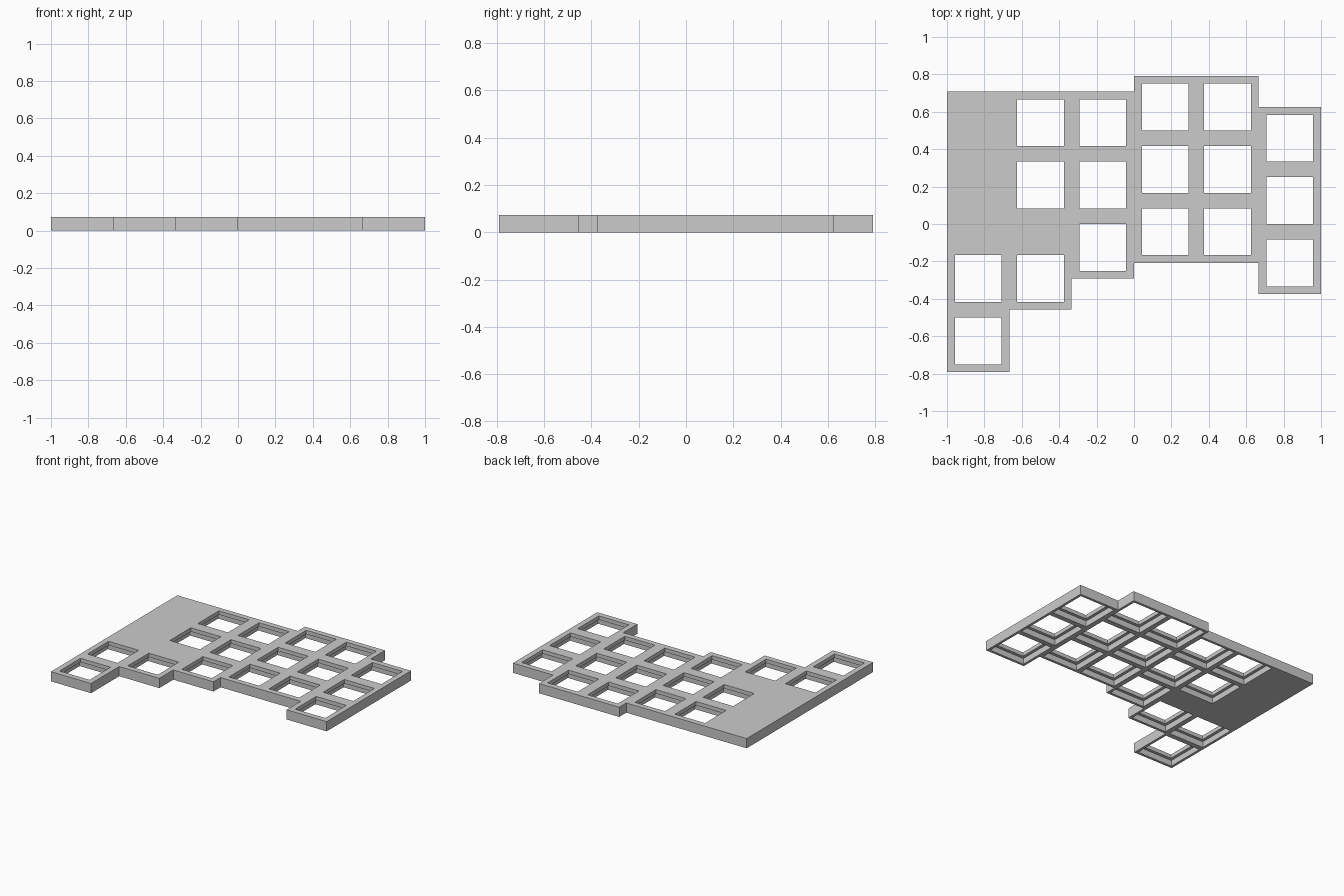
import bpy, bmesh

# Remove the default cube
if "Cube" in bpy.data.objects:
    bpy.data.objects.remove(bpy.data.objects["Cube"])

PITCH = 1 / 3          # key spacing
HOLE = 0.25            # switch opening
RECESS = 0.295         # wider pocket under each opening
HEIGHT = 0.073
LEDGE = 0.044          # underside of the top plate

# Top and bottom edge of each key column, left to right
TOPS = [0.708, 0.708, 0.708, 0.792, 0.792, 0.625]
BOTTOMS = [-0.792, -0.458, -0.292, -0.208, -0.208, -0.375]
KEYS_FROM_TOP = [0, 2, 3, 3, 3, 3]
KEYS_FROM_BOTTOM = [2, 1, 0, 0, 0, 0]


def make_object(name, bm):
    bmesh.ops.recalc_face_normals(bm, faces=bm.faces)
    mesh = bpy.data.meshes.new(name)
    bm.to_mesh(mesh)
    bm.free()
    obj = bpy.data.objects.new(name, mesh)
    bpy.context.collection.objects.link(obj)
    return obj


def add_box(bm, x, y, size, z0, z1):
    box = bmesh.ops.create_cube(bm, size=1)["verts"]
    bmesh.ops.scale(bm, vec=(size, size, z1 - z0), verts=box)
    bmesh.ops.translate(bm, vec=(x, y, (z0 + z1) / 2), verts=box)


# Stepped slab outline, extruded upward
def edge_path(levels):
    path = []
    for i, y in enumerate(levels):
        for x in (-1 + i * PITCH, -1 + (i + 1) * PITCH):
            if len(path) > 1 and path[-1][1] == y and path[-2][1] == y:
                path.pop()
            if not path or path[-1] != (x, y):
                path.append((x, y))
    return path


bm = bmesh.new()
outline = edge_path(BOTTOMS) + edge_path(TOPS)[::-1]
base = bm.faces.new([bm.verts.new((x, y, 0)) for x, y in outline])
walls = bmesh.ops.extrude_face_region(bm, geom=[base], use_keep_orig=True)
top = [v for v in walls["geom"] if isinstance(v, bmesh.types.BMVert)]
bmesh.ops.translate(bm, vec=(0, 0, HEIGHT), verts=top)
plate = make_object("key_plate", bm)

# Key centres for every column
centres = []
for i in range(len(TOPS)):
    x = -1 + (i + 0.5) * PITCH
    centres += [(x, TOPS[i] - (k + 0.5) * PITCH) for k in range(KEYS_FROM_TOP[i])]
    centres += [(x, BOTTOMS[i] + (k + 0.5) * PITCH) for k in range(KEYS_FROM_BOTTOM[i])]

# Cut the pockets first, then the through openings
cutters = []
for name, size, z_top in (("pocket_cutter", RECESS, LEDGE), ("opening_cutter", HOLE, HEIGHT * 2)):
    bm = bmesh.new()
    for x, y in centres:
        add_box(bm, x, y, size, -0.05, z_top)
    cutter = make_object(name, bm)
    cutter.hide_render = True
    cut = plate.modifiers.new(name, "BOOLEAN")
    cut.operation = "DIFFERENCE"
    cut.solver = "EXACT"
    cut.object = cutter
    cutters.append(cutter)

# Bake the cuts and drop the cutters
depsgraph = bpy.context.evaluated_depsgraph_get()
result = bpy.data.meshes.new_from_object(plate.evaluated_get(depsgraph))
plate.modifiers.clear()
plate.data = result
for cutter in cutters:
    bpy.data.objects.remove(cutter)

# Plain grey material
grey = bpy.data.materials.new("plain_grey")
grey.use_nodes = True
colour = (0.6, 0.6, 0.6, 1)
grey.diffuse_color = colour
grey.node_tree.nodes["Principled BSDF"].inputs["Base Color"].default_value = colour
plate.data.materials.clear()
plate.data.materials.append(grey)
